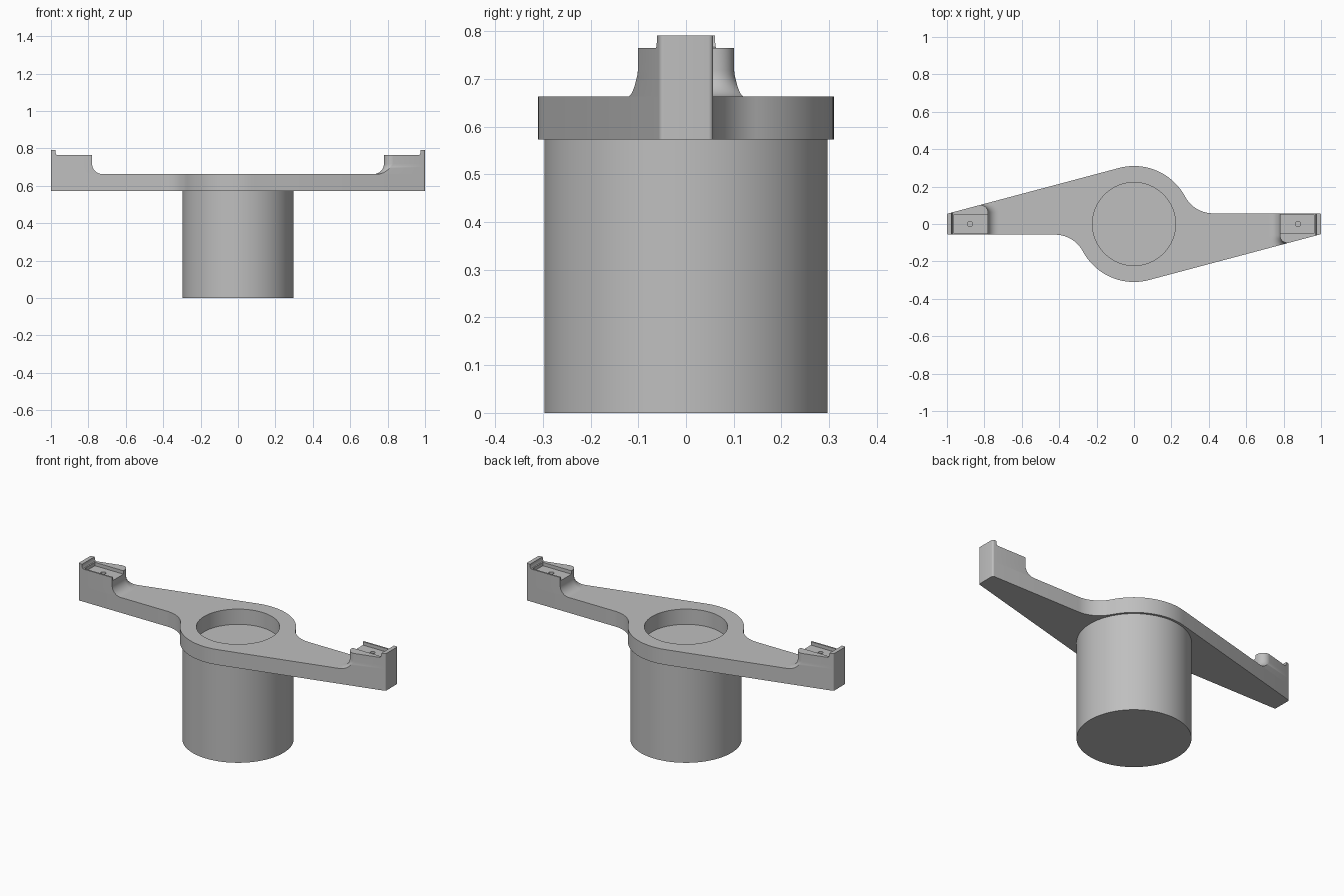
import bpy, bmesh
from math import sin, cos, pi, atan2, asin, acos, hypot, radians

if "Cube" in bpy.data.objects:
    bpy.data.objects.remove(bpy.data.objects["Cube"], do_unlink=True)

# Main dimensions
HUB_R, BORE_R, POST_R = 0.31, 0.222, 0.297
PLATE_Z, TOP_Z, PAD_Z, LIP_Z = 0.573, 0.663, 0.765, 0.791
HALF_W, EDGE_R = 0.057, 0.01
PAD_X, PAD_R, PAD_FILLET = 0.78, 0.04, 0.055
WEB_R = 0.17

grey = bpy.data.materials.new("plain grey")
grey.use_nodes = True
grey.diffuse_color = (0.52, 0.52, 0.52, 1)
grey.node_tree.nodes["Principled BSDF"].inputs["Base Color"].default_value = grey.diffuse_color

# Slope of the slanted arm edge, tangent to the hub and to the tip corner
tip_x, tip_y = 1 - EDGE_R, HALF_W - EDGE_R
slope = asin((HUB_R - EDGE_R) / hypot(tip_x, tip_y)) - atan2(tip_y, tip_x)


def slant_y(x):
    return (sin(slope) * x - HUB_R) / cos(slope)


def arc(cx, cy, r, a0, a1, n):
    return [(cx + r * cos(a0 + (a1 - a0) * i / n),
             cy + r * sin(a0 + (a1 - a0) * i / n)) for i in range(n + 1)]


def arm_tip():
    return (arc(tip_x, -tip_y, EDGE_R, slope - pi / 2, 0, 5)
            + arc(tip_x, tip_y, EDGE_R, 0, pi / 2, 5))


def loft(name, rings):
    """Solid through a stack of (outline, height) rings."""
    bm = bmesh.new()
    loops = [[bm.verts.new((x, y, z)) for x, y in pts] for pts, z in rings]
    for low, high in zip(loops, loops[1:]):
        for i in range(len(low)):
            j = (i + 1) % len(low)
            bm.faces.new((low[i], low[j], high[j], high[i]))
    bm.faces.new(loops[0][::-1])
    bm.faces.new(loops[-1])
    mesh = bpy.data.meshes.new(name)
    bm.to_mesh(mesh)
    bm.free()
    mesh.materials.append(grey)
    obj = bpy.data.objects.new(name, mesh)
    bpy.context.collection.objects.link(obj)
    return obj


def disc(name, x, r, z0, z1, n):
    ring = arc(x, 0, r, 0, 2 * pi, n)[:-1]
    return loft(name, [(ring, z0), (ring, z1)])


def activate(obj):
    bpy.ops.object.select_all(action='DESELECT')
    obj.select_set(True)
    bpy.context.view_layer.objects.active = obj


def cut(obj, cutter):
    mod = obj.modifiers.new("cut", 'BOOLEAN')
    mod.operation, mod.solver, mod.object = 'DIFFERENCE', 'EXACT', cutter
    activate(obj)
    bpy.ops.object.modifier_apply(modifier=mod.name)
    bpy.data.objects.remove(cutter, do_unlink=True)


def smooth(obj):
    activate(obj)
    bpy.ops.object.shade_smooth_by_angle(angle=radians(30))


# Round post
post = disc("post", 0, POST_R, 0, PLATE_Z, 96)

# Two-armed plate: half the outline, then the same turned half a circle
web_y = HALF_W + WEB_R
web_x = ((HUB_R + WEB_R) ** 2 - web_y ** 2) ** 0.5
web_a = atan2(web_y, web_x)
half = (arm_tip() + arc(web_x, web_y, WEB_R, 1.5 * pi, pi + web_a, 16)
        + arc(0, 0, HUB_R, web_a, pi / 2 + slope, 28)[1:])
outline = half + [(-x, -y) for x, y in half]
plate = loft("arm_plate", [(outline, PLATE_Z), (outline, TOP_Z)])
cut(plate, disc("bore_cutter", 0, BORE_R, PLATE_Z - 0.1, TOP_Z + 0.1, 96))

# Raised end pad with a fillet sweeping around its inner corner
corner_x = PAD_X + PAD_R
corner_y = slant_y(corner_x) + PAD_R / cos(slope)


def pad_outline(off):
    r = PAD_R + off
    end = 1.5 * pi + slope - acos(PAD_R / r)
    return (arm_tip() + [(PAD_X - off, HALF_W)]
            + arc(corner_x, corner_y, r, pi, end, 12))


rings = []
for i in range(11):
    t = pi / 2 * i / 10
    rings.append((pad_outline(max(0, PAD_FILLET * (1 - sin(t)))),
                  TOP_Z + PAD_FILLET * (1 - cos(t))))
rings.append((pad_outline(0), PAD_Z))
pad = loft("left_end_pad", rings)

# Shallow channel and small pin hole in the pad
channel = [(0.7, -0.048), (0.966, -0.048), (0.966, 0.048), (0.7, 0.048)]
cut(pad, loft("channel_cutter", [(channel, PAD_Z - 0.02), (channel, PAD_Z + 0.1)]))
cut(pad, disc("pin_cutter", 0.877, 0.014, PAD_Z - 0.06, PAD_Z + 0.1, 24))

# Stop lip at the tip, with a small fillet at its foot
lip_rings = [(arm_tip() + [(x, HALF_W), (x, slant_y(x))], z) for x, z in
             ((0.966, PAD_Z), (0.971, PAD_Z + 0.002), (0.975, PAD_Z + 0.009), (0.976, LIP_Z))]
lip = loft("left_stop_lip", lip_rings)

for part in (post, plate, pad, lip):
    smooth(part)

# Same pad and lip on the other arm
for part in (pad, lip):
    twin = part.copy()
    twin.name = part.name.replace("left", "right")
    twin.rotation_euler.z = pi
    bpy.context.collection.objects.link(twin)
